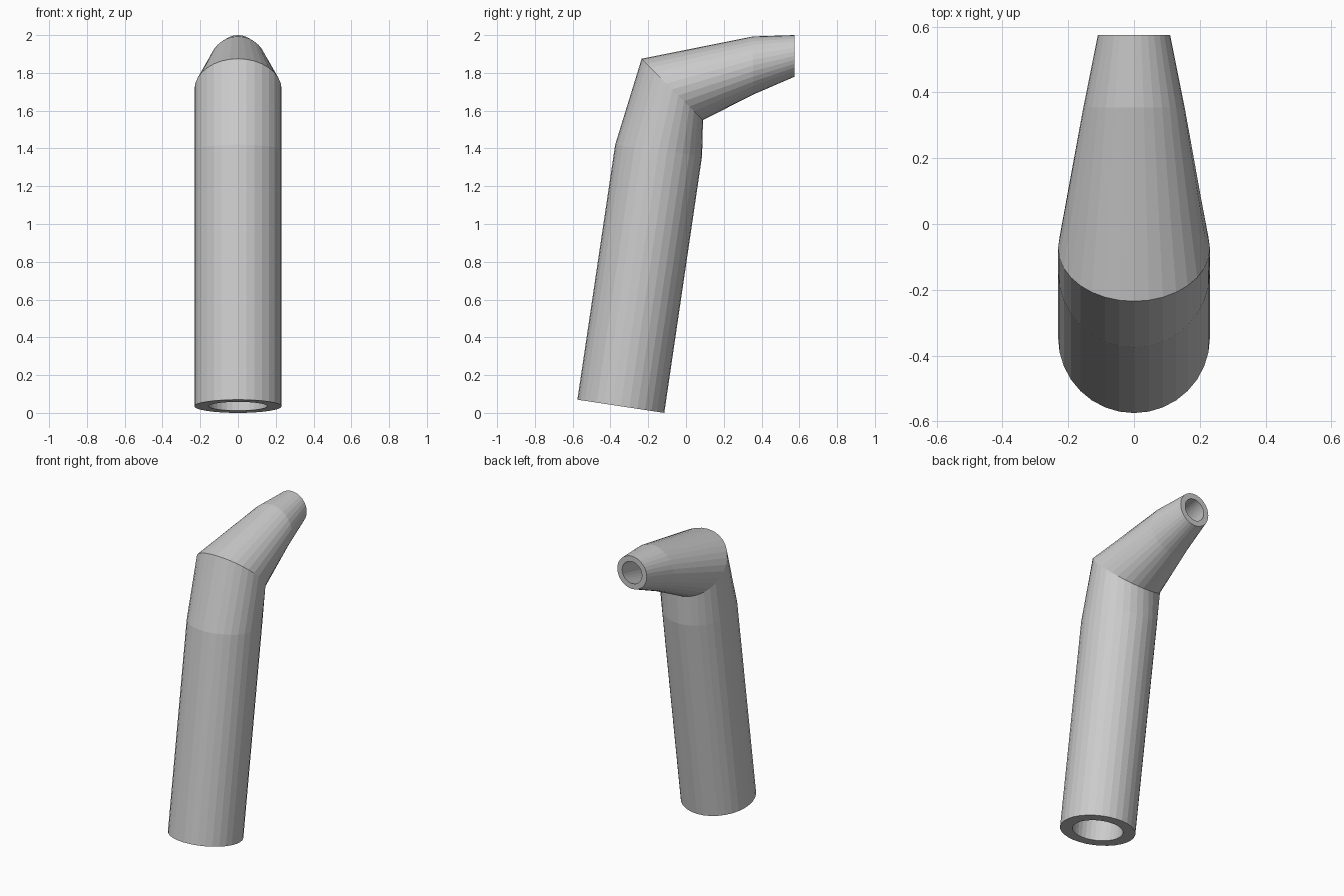
import bpy
import bmesh
from math import cos, sin, tau
from mathutils import Vector

cube = bpy.data.objects.get("Cube")
if cube:
    bpy.data.objects.remove(cube, do_unlink=True)

SIDES = 32
BORE = 0.67  # bore size relative to the outside

# Cross-sections: front/top point (y, z), back/bottom point (y, z), half width
SECTIONS = [
    ((-0.575, 0.07), (-0.115, 0.0), 0.231),
    ((-0.375, 1.42), (0.085, 1.36), 0.231),
    ((-0.235, 1.875), (0.09, 1.55), 0.231),
    ((0.355, 1.993), (0.355, 1.685), 0.154),
    ((0.575, 2.0), (0.575, 1.78), 0.11),
]


def add_ring(bm, section, scale):
    front, back, half_width = section
    a, b = Vector((0, *front)), Vector((0, *back))
    centre, half = (a + b) / 2, (a - b) / 2
    side = Vector((half_width, 0, 0))
    angles = [tau * i / SIDES for i in range(SIDES)]
    return [bm.verts.new(centre + scale * (half * cos(t) + side * sin(t)))
            for t in angles]


def bridge(bm, r, s):
    for i in range(SIDES):
        j = (i + 1) % SIDES
        bm.faces.new((r[i], r[j], s[j], s[i]))


# Bent hollow tube: up the outside, over the rim, back down the bore
bm = bmesh.new()
rings = [add_ring(bm, s, 1) for s in SECTIONS]
rings += [add_ring(bm, s, BORE) for s in reversed(SECTIONS)]
for k, ring in enumerate(rings):
    bridge(bm, ring, rings[(k + 1) % len(rings)])
bmesh.ops.recalc_face_normals(bm, faces=bm.faces)
mesh = bpy.data.meshes.new("bent_tube")
bm.to_mesh(mesh)
bm.free()

# Plain grey
grey = bpy.data.materials.new("light_grey")
grey.use_nodes = True
color = (0.6, 0.6, 0.6, 1)
grey.diffuse_color = color
grey.node_tree.nodes["Principled BSDF"].inputs["Base Color"].default_value = color
mesh.materials.append(grey)

tube = bpy.data.objects.new("bent_tube", mesh)
bpy.context.collection.objects.link(tube)
